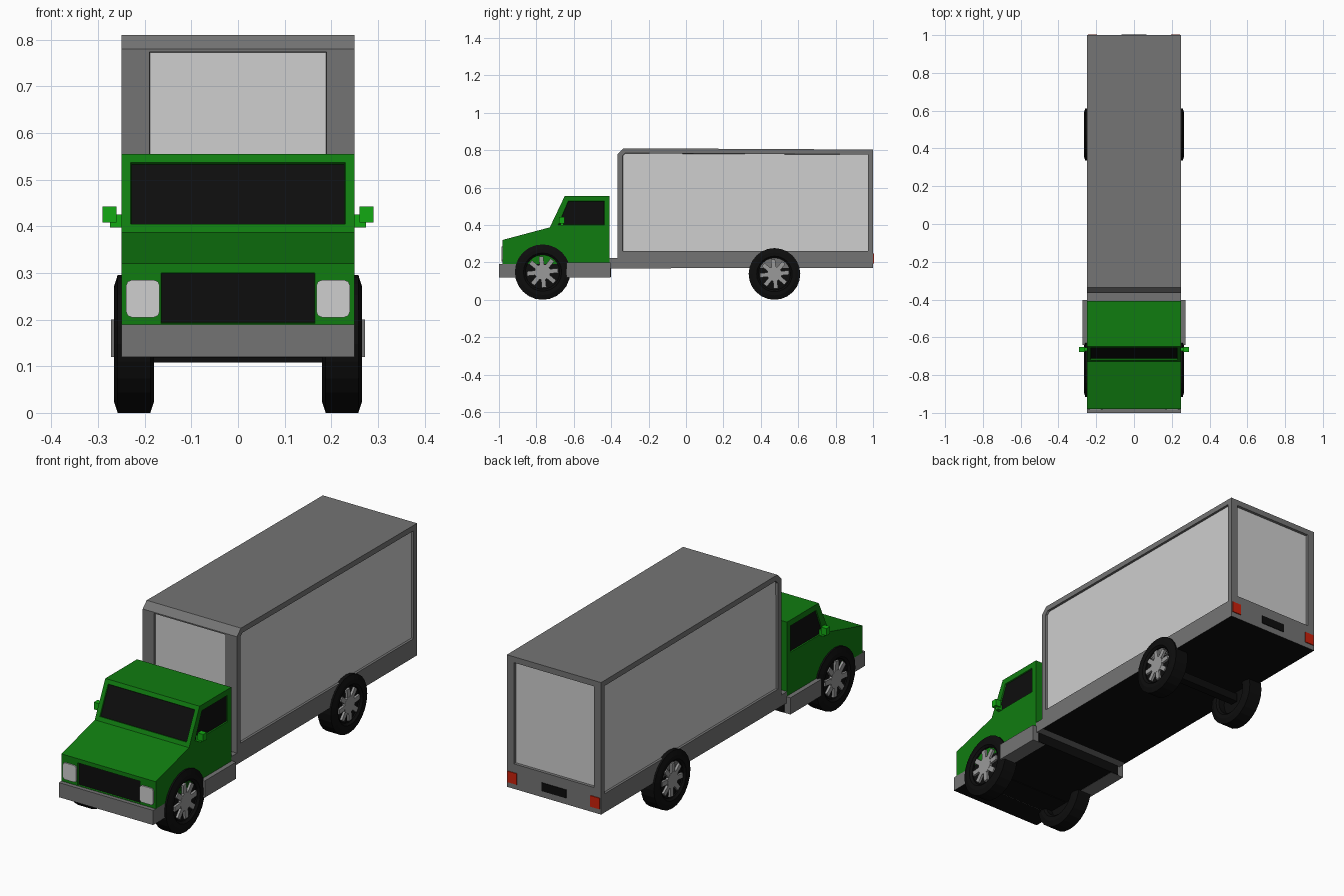
import bpy, bmesh, math
from mathutils import Matrix, Vector

if "Cube" in bpy.data.objects:
    bpy.data.objects.remove(bpy.data.objects["Cube"])


def material(name, rgb):
    m = bpy.data.materials.new(name)
    m.diffuse_color = (*rgb, 1)
    m.use_nodes = True
    m.node_tree.nodes["Principled BSDF"].inputs["Base Color"].default_value = m.diffuse_color
    return m


GREEN = material("cab green", (0.005, 0.20, 0.005))
BRIGHT = material("mirror green", (0.006, 0.40, 0.006))
GREY = material("frame grey", (0.175, 0.175, 0.175))
LIGHT = material("panel light grey", (0.62, 0.62, 0.62))
BLACK = material("black", (0.004, 0.004, 0.004))
HUB = material("hub grey", (0.32, 0.32, 0.32))
RED = material("tail light red", (0.6, 0.015, 0.003))


def finish(bm, name, *mats):
    me = bpy.data.meshes.new(name)
    bm.to_mesh(me)
    bm.free()
    for m in mats:
        me.materials.append(m)
    ob = bpy.data.objects.new(name, me)
    bpy.context.collection.objects.link(ob)
    return ob


def add_box(bm, x, y, z):
    lo, hi = Vector((x[0], y[0], z[0])), Vector((x[1], y[1], z[1]))
    mat = Matrix.Translation((lo + hi) / 2) @ Matrix.Diagonal((*(hi - lo), 1))
    return bmesh.ops.create_cube(bm, size=1, matrix=mat)["verts"]


def box(name, x, y, z, mat):
    bm = bmesh.new()
    add_box(bm, x, y, z)
    return finish(bm, name, mat)


def prism(profile, half):
    """Side profile (y, z) pulled across the width."""
    bm = bmesh.new()
    f = bm.faces.new([bm.verts.new((-half, y, z)) for y, z in profile])
    r = bmesh.ops.extrude_face_region(bm, geom=[f])
    vs = [g for g in r["geom"] if isinstance(g, bmesh.types.BMVert)]
    bmesh.ops.translate(bm, verts=vs, vec=(2 * half, 0, 0))
    bmesh.ops.recalc_face_normals(bm, faces=bm.faces)
    return bm


def facing(bm, direction, zmin=0.0, tol=0.9):
    d = Vector(direction)
    return [f for f in bm.faces
            if f.normal.dot(d) > tol and f.calc_center_median().z > zmin]


def panel(bm, f, margin, depth, index, half=None, z=None):
    """Recess a coloured panel in a face, optionally with set width and height."""
    bmesh.ops.inset_individual(bm, faces=[f], thickness=margin, use_even_offset=True)
    mid = f.calc_center_bounds().z
    for v in f.verts:
        if half:
            v.co.x = math.copysign(half, v.co.x)
        if z:
            v.co.z = z[0] if v.co.z < mid else max(min(v.co.z, z[1]), mid)
            if half and v.co.z > mid:
                v.co.z = z[1]
    bm.normal_update()
    bmesh.ops.inset_individual(bm, faces=[f], thickness=0.002, depth=-depth)
    f.material_index = index


# Cargo body with chamfered front top edge and recessed panels
bm = prism([(-0.365, 0.168), (1.0, 0.17), (1.0, 0.803), (-0.335, 0.81), (-0.365, 0.78)], 0.25)
left, right = facing(bm, (-1, 0, 0))[0], facing(bm, (1, 0, 0))[0]
front, back = facing(bm, (0, -1, 0))[0], facing(bm, (0, 1, 0))[0]
facing(bm, (0, 0, -1))[0].material_index = 2
for f in (left, right):
    panel(bm, f, 0.026, 0.010, 1, z=(0.26, 0.785))
panel(bm, front, 0.004, 0.010, 1, half=0.19, z=(0.26, 0.774))
panel(bm, back, 0.02, 0.012, 1, half=0.212, z=(0.29, 0.775))
finish(bm, "cargo_body", GREY, LIGHT, BLACK)

# Cab with windows and grille
bm = prism([(-0.98, 0.19), (-0.98, 0.32), (-0.728, 0.387), (-0.648, 0.555),
            (-0.408, 0.555), (-0.408, 0.19)], 0.25)
bmesh.ops.bisect_plane(bm, geom=bm.verts[:] + bm.edges[:] + bm.faces[:],
                       plane_co=(0, 0, 0.387), plane_no=(0, 0, 1), dist=1e-4)
bm.normal_update()
sides = [facing(bm, (s, 0, 0), zmin=0.4)[0] for s in (-1, 1)]
screen = facing(bm, (0, -1, 0.45), zmin=0.4)[0]
grille = [f for f in facing(bm, (0, -1, 0), tol=0.99)][0]
for f in sides:
    panel(bm, f, 0.028, 0.006, 1, z=(0.40, 0.527))
panel(bm, screen, 0.02, 0.006, 1)
panel(bm, grille, 0.004, 0.008, 1, half=0.165, z=(0.192, 0.30))
finish(bm, "cab", GREEN, BLACK)

# Chassis, bumper and the link between cab and body
box("cab_chassis", (-0.24, 0.24), (-0.97, -0.40), (0.121, 0.195), BLACK)
bm = bmesh.new()
add_box(bm, (-0.25, 0.25), (-1.0, -0.88), (0.12, 0.19))
bm.normal_update()
facing(bm, (0, 0, -1))[0].material_index = 1
finish(bm, "front_bumper", GREY, BLACK)
box("frame_link", (-0.25, 0.25), (-0.43, -0.36), (0.168, 0.222), GREY)

# Number plate (blank)
box("rear_plate", (-0.065, 0.065), (0.995, 1.003), (0.2, 0.24), BLACK)

for s, side in ((-1, "left"), (1, "right")):
    def span(a, b):
        return tuple(sorted((s * a, s * b)))

    # Side step, headlight, tail light
    box(side + "_step", span(0.2, 0.272), (-0.64, -0.403), (0.12, 0.2), GREY)
    bm = bmesh.new()
    add_box(bm, span(0.168, 0.24), (-0.986, -0.975), (0.205, 0.285))
    corners = [e for e in bm.edges
               if abs(e.verts[0].co.y - e.verts[1].co.y) > 0.005]
    bmesh.ops.bevel(bm, geom=corners, offset=0.012, segments=2, profile=0.5,
                    affect='EDGES')
    finish(bm, side + "_headlight", LIGHT)
    box(side + "_tail_light", span(0.195, 0.244), (0.995, 1.004), (0.195, 0.248), RED)

    # Door mirror
    bm = bmesh.new()
    add_box(bm, span(0.248, 0.274), (-0.672, -0.655), (0.397, 0.425))
    add_box(bm, span(0.26, 0.29), (-0.678, -0.65), (0.408, 0.442))
    finish(bm, side + "_mirror", BRIGHT)


def wheel(name, s, y, r):
    """Tyre lathed about x, dark dish and eight-spoke hub on the outer side."""
    place = Matrix.Translation((s * 0.223, y, r))
    k = r / 0.145
    ring = [(-0.034, 0.09), (-0.043, 0.1), (-0.043, 0.12), (-0.035, 0.145),
            (0.035, 0.145), (0.043, 0.12), (0.043, 0.1), (0.034, 0.09)]
    bm = bmesh.new()
    vs = [bm.verts.new((x, 0, q * k)) for x, q in ring]
    es = [bm.edges.new((vs[i], vs[(i + 1) % len(vs)])) for i in range(len(vs))]
    bmesh.ops.spin(bm, geom=vs + es, cent=(0, 0, 0), axis=(1, 0, 0),
                   angle=math.tau, steps=24, use_merge=True)
    bmesh.ops.remove_doubles(bm, verts=bm.verts, dist=1e-4)
    turn = Matrix.Rotation(math.pi / 2, 4, 'Y')
    bmesh.ops.create_cone(bm, cap_ends=True, segments=24, radius1=0.093 * k,
                          radius2=0.093 * k, depth=0.03,
                          matrix=Matrix.Translation((s * 0.012, 0, 0)) @ turn)
    bmesh.ops.recalc_face_normals(bm, faces=bm.faces)
    bm.transform(place)
    finish(bm, name + "_tyre", BLACK)

    bm = bmesh.new()
    out = s * 0.031
    bmesh.ops.create_cone(bm, cap_ends=True, segments=16, radius1=0.042 * k,
                          radius2=0.042 * k, depth=0.016,
                          matrix=Matrix.Translation((out, 0, 0)) @ turn)
    for i in range(8):
        spoke = add_box(bm, (out - 0.007, out + 0.007), (-0.012 * k, 0.012 * k),
                        (0.03 * k, 0.082 * k))
        bmesh.ops.rotate(bm, verts=spoke, cent=(0, 0, 0),
                         matrix=Matrix.Rotation(i * math.tau / 8 + 0.1, 3, 'X'))
    bm.transform(place)
    finish(bm, name + "_hub", HUB)


# Wheels and axles
for end, y, r in (("front", -0.767, 0.148), ("rear", 0.473, 0.138)):
    for s, side in ((-1, "left"), (1, "right")):
        wheel(end + "_" + side, s, y, r)
    box(end + "_axle", (-0.21, 0.21), (y - 0.02, y + 0.02), (r - 0.03, r + 0.01), BLACK)
